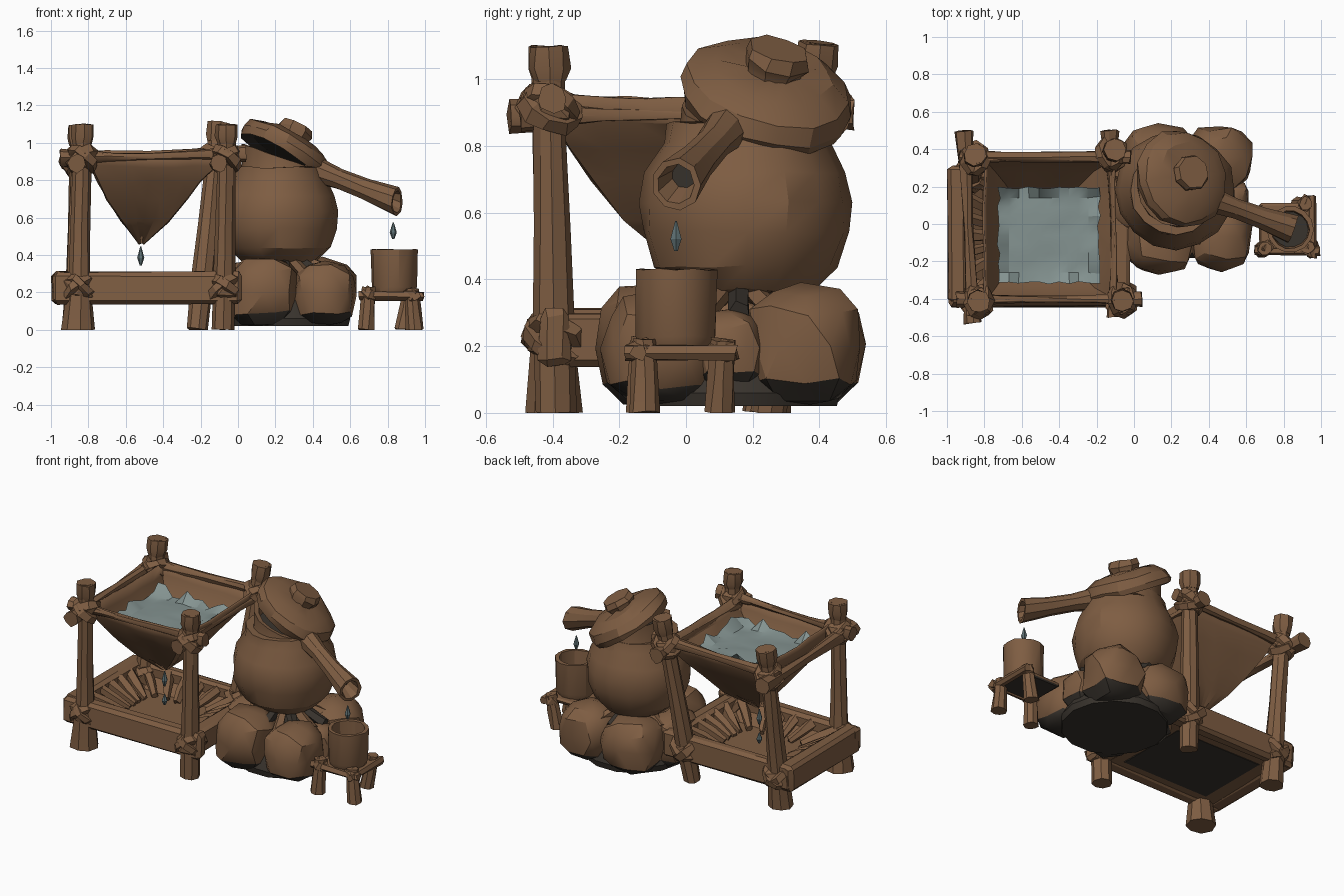
import bpy, bmesh, math, random
from mathutils import Vector as V, Matrix

random.seed(4)
if "Cube" in bpy.data.objects:
    bpy.data.objects.remove(bpy.data.objects["Cube"])
made = []


def material(name, rgb):
    m = bpy.data.materials.new(name)
    m.use_nodes = True
    m.diffuse_color = (*rgb, 1)
    m.node_tree.nodes["Principled BSDF"].inputs["Base Color"].default_value = (*rgb, 1)
    return m


BROWN = material("clay brown", (0.21, 0.11, 0.055))
DARK = material("charcoal", (0.04, 0.033, 0.026))
WATER = material("water", (0.23, 0.29, 0.28))
DROP = material("water drop", (0.11, 0.16, 0.17))


def finish(name, bm, mats=(BROWN,), rule=None):
    """Turn a bmesh into an object; rule(face) picks the material."""
    bm.normal_update()
    if rule:
        for f in bm.faces:
            f.material_index = int(rule(f))
    me = bpy.data.meshes.new(name)
    bm.to_mesh(me)
    bm.free()
    for m in mats:
        me.materials.append(m)
    ob = bpy.data.objects.new(name, me)
    bpy.context.collection.objects.link(ob)
    made.append(ob)
    return ob


def jitter(bm, amount):
    for v in bm.verts:
        v.co += V([random.uniform(-amount, amount) for _ in range(3)])


def loft(name, rings, mats=(BROWN,), rule=None, caps=True, rough=0.0):
    """Skin a list of equal rings of points, kept above the ground."""
    bm = bmesh.new()
    loops = [[bm.verts.new(p) for p in ring] for ring in rings]
    for a, b in zip(loops, loops[1:]):
        for i in range(len(a)):
            j = (i + 1) % len(a)
            bm.faces.new((a[i], a[j], b[j], b[i]))
    if caps:
        bm.faces.new(loops[0][::-1])
        bm.faces.new(loops[-1])
    jitter(bm, rough)
    for v in bm.verts:
        v.co.z = max(v.co.z, 0)
    bmesh.ops.recalc_face_normals(bm, faces=bm.faces)
    return finish(name, bm, mats, rule)


def ring(center, axis, r, sides):
    q = V(axis).to_track_quat('Z', 'Y')
    return [V(center) + q @ V((r * math.cos(a), r * math.sin(a), 0))
            for a in (math.tau * i / sides for i in range(sides))]


def log(name, p, q, radii, sides=8, rough=0.006, mats=(BROWN,)):
    """Rough stick with radii spread evenly from p to q."""
    p, q = V(p), V(q)
    n = len(radii) - 1
    rings = [ring(p.lerp(q, i / n), q - p, r, sides) for i, r in enumerate(radii)]
    return loft(name, rings, mats, rough=rough)


def lathe(name, base, axis, profile, sides=16, rough=0.0, **kw):
    """Profile is (radius, height along the axis)."""
    axis = V(axis).normalized()
    rings = [ring(V(base) + axis * h, axis, r, sides) for r, h in profile]
    return loft(name, rings, rough=rough, **kw)


def blob(name, center, size, rough, detail=2, power=1.0, **kw):
    """Lumpy ball; a power below one makes it boxier."""
    bm = bmesh.new()
    bmesh.ops.create_icosphere(bm, subdivisions=detail, radius=1)
    for v in bm.verts:
        v.co = V([math.copysign(abs(c) ** power, c) for c in v.co])
    jitter(bm, rough)
    for v in bm.verts:
        v.co = V(center) + V([c * s for c, s in zip(v.co, size)])
        v.co.z = max(v.co.z, 0.022)
    return finish(name, bm, **kw)


def box(name, lo, hi, bevel=0.02, rough=0.006, **kw):
    lo, hi = V(lo), V(hi)
    bm = bmesh.new()
    bmesh.ops.create_cube(bm, size=1, matrix=Matrix.Translation((lo + hi) / 2)
                          @ Matrix.Diagonal((*(hi - lo), 1)))
    bmesh.ops.bevel(bm, geom=bm.edges[:], offset=bevel, segments=1, affect='EDGES')
    jitter(bm, rough)
    return finish(name, bm, **kw)


def knot(name, p, r):
    """Lashing: a lumpy core with two crossed wraps."""
    blob(name + "_core", p, (r, r, r * 0.85), 0.16, 1)
    for i, s in enumerate((-1, 1)):
        axis = V((s * 0.6, 0.35, 0.75)).normalized()
        prof = [(r * 0.75, -0.028), (r * 1.1, -0.02), (r * 1.1, 0.02), (r * 0.75, 0.028)]
        lathe(f"{name}_wrap_{i}", p, axis, prof, 9, 0.008)


# Four posts, each with lashings at the tray and the top bars
posts = {"front_right": ((-0.855, -0.395, 0), (-0.83, -0.415, 1.1), 0.09),
         "front_left": ((-0.08, -0.39, 0), (-0.06, -0.41, 1.1), 0.062),
         "back_right": ((-0.87, 0.24, 0), (-0.85, 0.37, 1.09), 0.075),
         "back_left": ((-0.22, 0.25, 0), (-0.10, 0.40, 1.11), 0.056)}
for n, (a, b, foot) in posts.items():
    log(n + "_post", a, b, (foot, 0.06, 0.052, 0.049, 0.048), rough=0.004)
    a, b = V(a), V(b)
    lathe(n + "_post_cap", a.lerp(b, 0.93), b - a, [(0.05, -0.03), (0.062, 0.01), (0.06, 0.075)], 8, 0.004)
    knot(n + "_top_knot", a.lerp(b, 0.83), 0.085)
    knot(n + "_tray_knot", a.lerp(b, 0.2), 0.09)

# Top bars, thin where the cloth hangs and thick at the ends
log("front_bar", (-0.95, -0.40, 0.92), (0.04, -0.40, 0.94), (0.045, 0.022, 0.018, 0.022, 0.045))
log("back_bar", (-0.93, 0.36, 0.92), (-0.02, 0.36, 0.95), (0.04, 0.03, 0.026, 0.03, 0.04))
log("right_bar", (-0.86, -0.53, 0.89), (-0.91, 0.50, 0.90), (0.05, 0.034, 0.028, 0.034, 0.05))
log("left_bar", (-0.10, -0.50, 0.89), (-0.13, 0.50, 0.90), (0.045, 0.02, 0.014, 0.02, 0.05))


# Hanging cloth funnel
def square(cx, hx, hy, z, n=6, sag=0.0, cy=-0.03):
    pts = []
    for k in range(4):
        for i in range(n):
            t = 2 * i / n - 1
            p = Matrix.Rotation(k * math.pi / 2, 2) @ V((t, -1))
            pts.append(V((cx + p.x * hx, cy + p.y * hy, z - sag * (1 - t * t))))
    return pts


levels = [(-0.45, 0.355, 0.385, 0.96, 0.02), (-0.455, 0.335, 0.365, 0.88, 0.01), (-0.475, 0.27, 0.315, 0.79, 0),
          (-0.487, 0.215, 0.25, 0.70, 0), (-0.497, 0.125, 0.155, 0.58, 0), (-0.515, 0.012, 0.012, 0.46, 0)]
funnel = loft("cloth_funnel", [square(c, x, y, z, sag=s) for c, x, y, z, s in levels], caps=False, rough=0.006)
funnel.modifiers.new("thickness", 'SOLIDIFY').thickness = 0.012

# Ragged water sheet inside the funnel
bm = bmesh.new()
bmesh.ops.create_grid(bm, x_segments=10, y_segments=10, size=1)
for v in bm.verts:
    edge = v.is_boundary
    lift = random.uniform(-0.01, 0.07) if edge else random.uniform(-0.006, 0.006)
    grow = 1 + (random.uniform(-0.02, 0.05) if edge else 0)
    v.co = V((-0.455 + v.co.x * 0.265 * grow, -0.06 + v.co.y * 0.25 * grow, 0.83 + lift))
finish("funnel_water", bm, (WATER,))

# Tray below the funnel: planks, sloping basin and slats
box("tray_front", (-0.99, -0.44, 0.14), (0.02, -0.35, 0.31))
box("tray_back", (-0.98, 0.23, 0.14), (-0.04, 0.31, 0.31))
box("tray_right", (-0.995, -0.42, 0.14), (-0.89, 0.31, 0.31))
box("tray_left", (-0.12, -0.40, 0.14), (-0.02, 0.29, 0.30))
basin = [(0.40, 0.30, 0.24), (0.30, 0.23, 0.16), (0.30, 0.23, 0.15), (0.41, 0.31, 0.15)]
loft("tray_basin", [square(-0.5, x, y, z, cy=-0.06) for x, y, z in basin], caps=False, rough=0.002)
box("tray_floor", (-0.82, -0.31, 0.147), (-0.18, 0.19, 0.168), 0.004, 0, mats=(BROWN, DARK),
    rule=lambda f: f.normal.z < -0.5)
for i in range(22):
    a = math.tau * i / 22
    d = V((math.cos(a), math.sin(a), 0))
    d /= max(abs(d.x), abs(d.y))
    log(f"tray_slat_{i}", (-0.5 + d.x * 0.40, -0.06 + d.y * 0.31, 0.27),
        (-0.5 + d.x * 0.22, -0.06 + d.y * 0.17, 0.18), (0.034, 0.03, 0.02), 5)

# Water drops
for i, (x, y, z, h) in enumerate([(-0.52, -0.03, 0.345, 0.1), (-0.52, -0.03, 0.22, 0.07), (0.83, -0.03, 0.485, 0.09)]):
    lathe(f"drop_{i}", (x, y, z), (0, 0, 1),
          [(0.006, 0), (0.019, h * 0.4), (0.003, h)], 6, mats=(DROP,))

# Fire pit: base, ring of stones and charred sticks
lathe("pit_base", (0.27, 0.14, 0.02), (0, 0, 1), [(0.32, 0), (0.33, 0.04), (0.29, 0.13), (0.2, 0.27)], 14, mats=(DARK,))
stones = [(0.13, -0.09, 0.2, 0.19, 0.175, 0.19), (0.46, -0.07, 0.19, 0.17, 0.18, 0.18),
          (0.46, 0.355, 0.2, 0.18, 0.175, 0.18), (0.13, 0.36, 0.2, 0.19, 0.175, 0.18),
          (0.02, 0.14, 0.19, 0.14, 0.17, 0.18), (0.52, 0.13, 0.19, 0.1, 0.11, 0.12)]
for i, s in enumerate(stones):
    blob(f"pit_stone_{i}", s[:3], s[3:], 0.07, power=0.74, mats=(BROWN, DARK),
         rule=lambda f: f.normal.z < -0.4)
for i in range(16):
    a = math.tau * i / 16
    d = V((math.cos(a), math.sin(a), 0))
    log(f"charred_stick_{i}", V((0.25, 0.16, 0.3)) + d * 0.28, V((0.25, 0.16, 0.37)) + d * 0.1,
        (0.034, 0.03), 5, mats=((DARK, BROWN)[i % 2],))

# Pot body
lathe("pot_body", (0.22, 0.18, 0), (0, 0, 1),
      [(0.08, 0.34), (0.2, 0.37), (0.275, 0.44), (0.31, 0.54), (0.318, 0.63), (0.3, 0.72),
       (0.25, 0.81), (0.235, 0.87)], 16, 0.006)

# Slanted pot neck with a dark mouth
neck = []
for r, h, tilt in [(0.235, 0.8, 0), (0.215, 0.86, 0.1), (0.215, 0.92, 0.35), (0.185, 0.915, 0.35), (0.175, 0.88, 0.2)]:
    pts = ring((0.235, 0.2, h), (0, 0, 1), r, 16)
    neck.append([p - V((0, 0, tilt * (p.x - 0.235))) for p in pts])
loft("pot_neck", neck, (BROWN, DARK), lambda f: len(f.verts) > 4 and f.normal.z > 0, rough=0.003)

# Tilted lid and knob
lid_axis = V((0.5, 0.2, 0.83)).normalized()
lid_at = V((0.25, 0.24, 0.945))
lathe("pot_lid", lid_at, lid_axis,
      [(0.2, 0.0), (0.25, -0.035), (0.27, 0.0), (0.25, 0.055), (0.18, 0.09), (0.08, 0.1)],
      14, 0.009, mats=(BROWN, DARK), rule=lambda f: f.normal.dot(lid_axis) < -0.6)
knob_axis = V((0.42, 0.24, 0.87)).normalized()
lathe("lid_knob", lid_at, knob_axis, [(0.09, 0.03), (0.09, 0.1), (0.1, 0.13), (0.09, 0.165)], 8, 0.005)

# Spout with a hollow, dark mouth that turns level at the tip
start, tip = V((0.38, 0.14, 0.87)), V((0.85, -0.03, 0.685))
bend = [(0.075, 0, 0), (0.054, 0.35, 0.1), (0.058, 0.65, 0.3), (0.08, 1, 0.8), (0.06, 1, 0.8), (0.04, 0.85, 0.8)]
level = V((0.5, -0.2, 0))
spout = [ring(start.lerp(tip, t), (tip - start).lerp(level, turn), r, 9) for r, t, turn in bend]
loft("pot_spout", spout, (BROWN, DARK), lambda f: f.normal.x > 0.3 and len(f.verts) > 4, rough=0.003)

# Cup on its small three-legged stand
lathe("cup", (0.835, -0.03, 0), (0, 0, 1),
      [(0.11, 0.2), (0.122, 0.23), (0.125, 0.43), (0.102, 0.43), (0.095, 0.34)], 14, 0.003,
      mats=(BROWN, DARK), rule=lambda f: f.normal.z > 0.5 and len(f.verts) > 4)
box("stand_plate", (0.67, -0.14, 0.165), (0.95, 0.11, 0.198), 0.01, 0.003, mats=(BROWN, DARK),
    rule=lambda f: f.normal.z < -0.5)
legs = [((0.685, -0.135, 0), (0.70, -0.13, 0.23)), ((0.945, -0.125, 0), (0.93, -0.125, 0.22)),
        ((0.88, 0.10, 0), (0.92, 0.11, 0.22))]
for i, (a, b) in enumerate(legs):
    log(f"stand_leg_{i}", a, b, (0.048, 0.042, 0.036), 8, 0.004)
    blob(f"stand_knot_{i}", (b[0], b[1], 0.185), (0.055, 0.055, 0.045), 0.2, 1)
log("stand_front_bar", (0.65, -0.14, 0.18), (0.99, -0.14, 0.18), (0.025, 0.025), 6)
log("stand_side_bar", (0.95, -0.18, 0.18), (0.95, 0.15, 0.18), (0.025, 0.025), 6)

# Smooth shading that keeps the hard edges
bpy.ops.object.select_all(action='DESELECT')
for ob in made:
    ob.select_set(True)
bpy.context.view_layer.objects.active = made[0]
bpy.ops.object.shade_smooth_by_angle(angle=math.radians(28))
